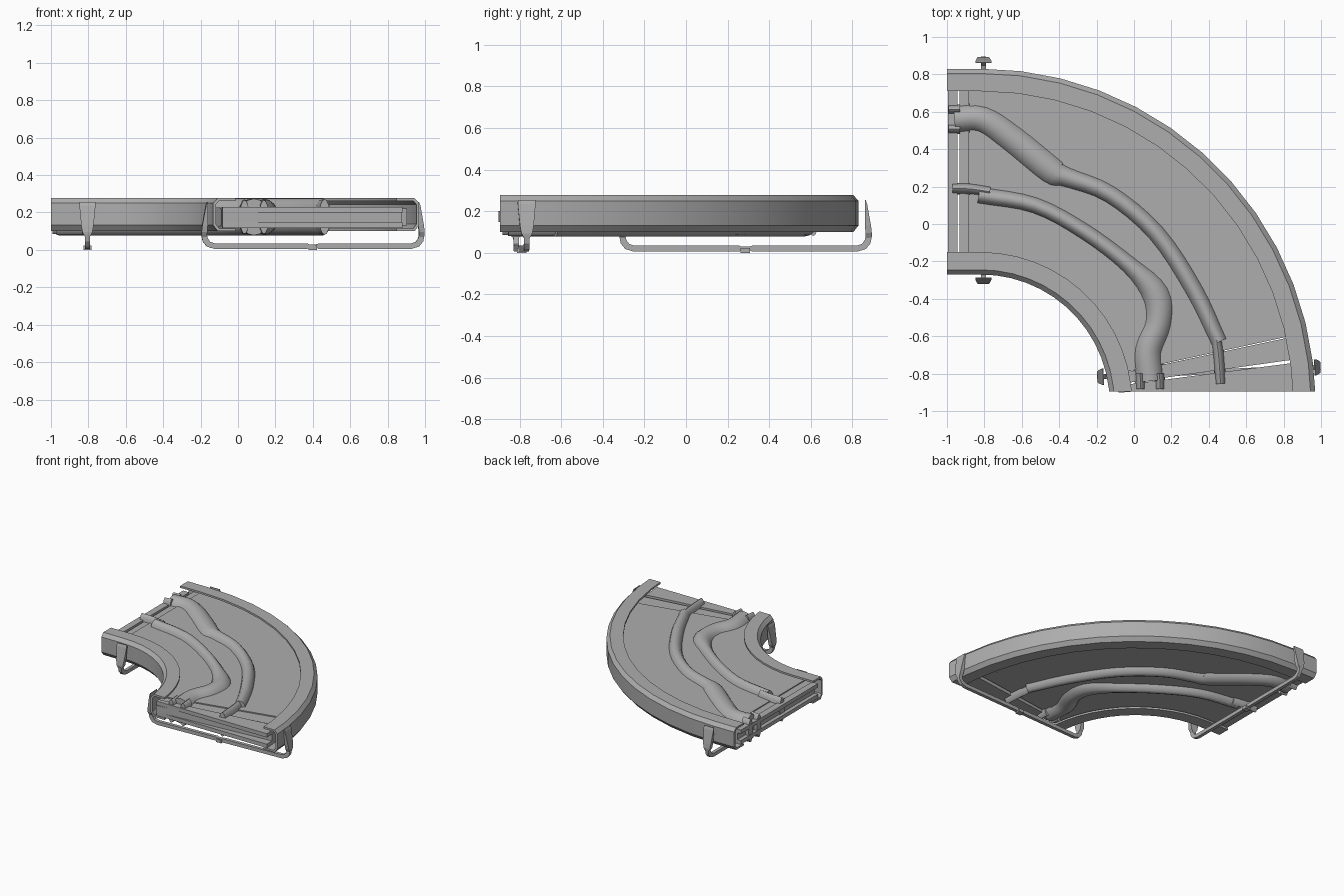
import bpy, bmesh, math
from mathutils import Vector

if "Cube" in bpy.data.objects:
    bpy.data.objects.remove(bpy.data.objects["Cube"])

CX, CY = -0.82, -0.96          # centre of the bend
Y_END, X_END = -0.895, -1.0    # planes of the two open ends

grey = bpy.data.materials.new("metal_grey")
grey.diffuse_color = (0.42, 0.42, 0.42, 1)
grey.use_nodes = True
grey.node_tree.nodes["Principled BSDF"].inputs["Base Color"].default_value = grey.diffuse_color


def loft(name, rings, smooth=None):
    """Skin equal-sized closed rings of points and cap both ends."""
    bm = bmesh.new()
    vs = [[bm.verts.new(p) for p in ring] for ring in rings]
    n = len(rings[0])
    for a, b in zip(vs, vs[1:]):
        for i in range(n):
            j = (i + 1) % n
            bm.faces.new((a[i], a[j], b[j], b[i]))
    bm.faces.new(vs[0][::-1])
    bm.faces.new(vs[-1])
    bmesh.ops.recalc_face_normals(bm, faces=bm.faces)
    me = bpy.data.meshes.new(name)
    bm.to_mesh(me)
    bm.free()
    me.materials.append(grey)
    ob = bpy.data.objects.new(name, me)
    bpy.context.collection.objects.link(ob)
    if smooth:
        bpy.ops.object.select_all(action='DESELECT')
        ob.select_set(True)
        bpy.context.view_layer.objects.active = ob
        bpy.ops.object.shade_smooth_by_angle(angle=math.radians(smooth))
    return ob


def place(kind, v, r, z):
    """Point at radius r on a station: straight x, angle a, or end plane y."""
    if kind == 'x':
        return (v, CY + r, z)
    if kind == 'y':
        return (CX + math.sqrt(r * r - (v - CY) ** 2), v, z)
    a = math.radians(v)
    return (CX + r * math.cos(a), CY + r * math.sin(a), z)


def bend(name, profile, stations, smooth=None):
    return loft(name, [[place(k, v, r, z) for r, z in profile] for k, v in stations], smooth)


def box(r0, r1, z0, z1):
    return [(r0, z0), (r1, z0), (r1, z1), (r0, z1)]


def arc(a0, a1, n):
    return [('a', a0 + (a1 - a0) * i / n) for i in range(n + 1)]


# side rails: chamfered C channels, open toward the deck
C = [(-0.12, 0.10), (-0.025, 0.10), (0, 0.132), (0, 0.25), (-0.025, 0.277), (-0.12, 0.277),
     (-0.12, 0.262), (-0.032, 0.262), (-0.015, 0.243), (-0.015, 0.138), (-0.032, 0.115), (-0.12, 0.115)]
path = [('x', X_END)] + arc(90, 7, 12) + [('y', Y_END)]
bend("outer_rail", [(1.79 + d, z) for d, z in C], path, 12)
bend("inner_rail", [(0.69 - d, z) for d, z in C], path, 12)

# deck between the rails
R0, R1 = 0.74, 1.74
bend("deck", box(R0, R1, 0.125, 0.228), [('x', -0.88)] + arc(90, 12.3, 12))

# transfer bars and slotted end beams at both ends
bend("left_bar", box(R0, R1, 0.13, 0.222), [('x', -0.933), ('x', -0.882)])
bend("front_bar", box(R0, R1, 0.13, 0.222), [('a', 12.1), ('a', 8.0)])
for side, st in (("left", [('x', -0.995), ('x', -0.943)]), ("front", [('y', Y_END), ('a', 7.4)])):
    bend(side + "_beam_top", box(R0, 1.70, 0.2, 0.23), st)
    bend(side + "_beam_bottom", box(R0, 1.70, 0.117, 0.147), st)
bend("left_beam_web", box(R0, 1.70, 0.147, 0.2), [('x', -0.965), ('x', -0.943)])
bend("front_beam_web", box(R0, 1.70, 0.147, 0.2), [('a', 4.5), ('a', 7.4)])


def tube(name, pts, steps=4, sides=16, zc=0.176):
    """Smooth tube through (x, y, half width, half height) points."""
    P = [Vector(p) for p in pts]
    P = [P[0] * 2 - P[1]] + P + [P[-1] * 2 - P[-2]]
    line = []
    for i in range(1, len(P) - 2):
        a, b, c, d = P[i - 1:i + 3]
        for k in range(steps):
            t = k / steps
            line.append(0.5 * (2 * b + (c - a) * t + (2 * a - 5 * b + 4 * c - d) * t * t
                               + (3 * b - a - 3 * c + d) * t ** 3))
    line.append(P[-2])
    rings = []
    for i, p in enumerate(line):
        q = line[min(i + 1, len(line) - 1)] - line[max(i - 1, 0)]
        n = Vector((-q[1], q[0])).normalized()
        ring = []
        for s in range(sides):
            a = 2 * math.pi * s / sides
            w, h = p[2] * math.cos(a), p[3] * math.sin(a)
            ring.append((p[0] + n.x * w, p[1] + n.y * w, zc + h))
        rings.append(ring)
    loft(name, rings, 45)


# outer guide tube: wide at the left end, slim toward the front
H = 0.098
tube("outer_tube", [(-0.96, 0.56, 0.078, H), (-0.81, 0.56, 0.08, H), (-0.65, 0.455, 0.085, H),
                    (-0.44, 0.285, 0.085, H), (-0.36, 0.25, 0.062, H), (-0.13, 0.16, 0.055, H),
                    (0.12, -0.05, 0.055, H), (0.32, -0.35, 0.055, H), (0.455, -0.63, 0.05, H)])
tube("outer_tube_tip", [(0.435, -0.58, 0.032, 0.095), (0.452, -0.7, 0.032, 0.095),
                        (0.463, -0.855, 0.03, 0.095)])
# inner guide tube: slim at the left end, wide toward the front
tube("inner_tube", [(-0.83, 0.155, 0.052, H), (-0.53, 0.1, 0.05, H), (-0.265, -0.04, 0.05, H),
                    (-0.025, -0.22, 0.055, H), (0.115, -0.375, 0.085, H), (0.13, -0.53, 0.08, H),
                    (0.075, -0.68, 0.083, H), (0.085, -0.84, 0.08, H)])
tube("inner_tube_tip", [(-0.97, 0.19, 0.03, 0.095), (-0.87, 0.187, 0.032, 0.095),
                        (-0.77, 0.172, 0.032, 0.095)])
# forked prongs on the wide tube ends
for i, d in enumerate((-0.052, 0.052)):
    tube(f"front_prong_{i}", [(0.085 + d, -0.8, 0.028, 0.095), (0.087 + d, -0.882, 0.026, 0.09)])
    tube(f"left_prong_{i}", [(-0.93, 0.56 + d, 0.028, 0.095), (-0.992, 0.56 + d, 0.026, 0.09)])


def strap(name, a, b):
    """Carrying strap under the rails with a clip plate at each end."""
    a, b = Vector(a), Vector(b)
    u = (b - a).normalized()
    n = Vector((-u.y, u.x))
    mid, L = (a + b) / 2, (b - a).length / 2

    def pt(s, w, z):
        p = mid + u * s + n * w
        return (p.x, p.y, z)

    # bar as outer and inner edge points, from one side to the other
    edge = [((L, 0.085), (L - 0.03, 0.085)), ((L - 0.008, 0.045), (L - 0.035, 0.062)),
            ((L - 0.03, 0.018), (L - 0.048, 0.043)), ((L - 0.07, 0.006), (L - 0.075, 0.034)),
            ((0.03, 0.006), (0.03, 0.034)), ((0.02, 0.012), (0.02, 0.03))]
    edge += [((-o[0], o[1]), (-i[0], i[1])) for o, i in edge[::-1]]
    w = 0.013
    loft(name + "_bar", [[pt(o[0], -w, o[1]), pt(o[0], w, o[1]), pt(i[0], w, i[1]), pt(i[0], -w, i[1])]
                         for o, i in edge])
    # tapered clips: (height, half width, outer edge, inner edge)
    for e, tag in ((1, "clip_a"), (-1, "clip_b")):
        rows = [(0.255, 0.042, 0.031, 0.035), (0.235, 0.043, 0.024, 0.035), (0.13, 0.033, 0.005, 0.034),
                (0.095, 0.027, 0.001, 0.032), (0.07, 0.013, 0.003, 0.03)]
        loft(f"{name}_{tag}", [[pt(e * (L - o), -h, z), pt(e * (L - o), h, z),
                                pt(e * (L - i), h, z), pt(e * (L - i), -h, z)] for z, h, o, i in rows])


strap("left_strap", (-0.805, -0.322), (-0.805, 0.895))
strap("front_strap", (-0.197, -0.818), (0.998, -0.765))
# strap feet touching the ground
for nm, x, y in (("left_foot", -0.805, 0.285), ("front_foot", 0.4, -0.79)):
    loft(nm, [[(x + sx * 0.022, y + sy * 0.022, z) for sx, sy in ((-1, -1), (1, -1), (1, 1), (-1, 1))]
              for z in (0.0, 0.024)])
